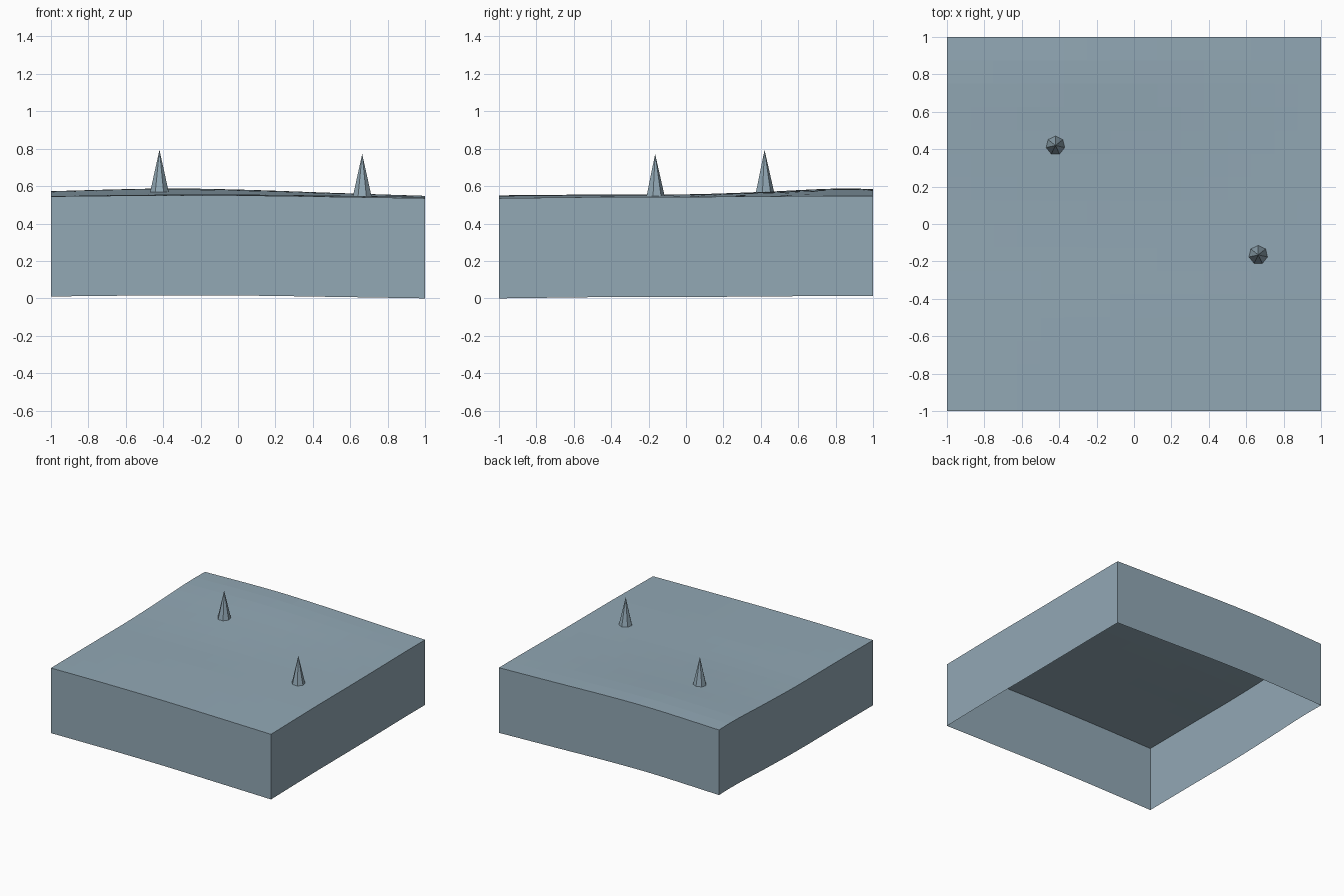
import bpy
import bmesh
import math
from mathutils import Matrix

cube = bpy.data.objects.get("Cube")
if cube:
    bpy.data.objects.remove(cube, do_unlink=True)

DEPTH = 0.535   # height of the side skirt

# Single slate blue-grey colour
slate = bpy.data.materials.new("slate_blue_grey")
slate.use_nodes = True
colour = (0.287, 0.392, 0.462, 1)
slate.diffuse_color = colour
slate.node_tree.nodes["Principled BSDF"].inputs["Base Color"].default_value = colour


def sample(points, t):
    """Smooth curve through a few (position, value) pairs."""
    for i in range(len(points) - 1):
        (a, u), (b, v) = points[i], points[i + 1]
        if t <= b + 1e-6:
            u0, a0 = (points[i - 1][1], points[i - 1][0]) if i else (u, a)
            v1, b1 = (points[i + 2][1], points[i + 2][0]) if i + 2 < len(points) else (v, b)
            m0 = (v - u0) / (b - a0) * (b - a)
            m1 = (v1 - u) / (b1 - a) * (b - a)
            s = (t - a) / (b - a)
            return (u * (2*s**3 - 3*s*s + 1) + m0 * (s**3 - 2*s*s + s)
                    + v * (3*s*s - 2*s**3) + m1 * (s**3 - s*s))
    return points[-1][1]


# Terrain rises above the skirt: front edge, back ridge and blend between them
FRONT = [(-1, .010), (-.5, .015), (0, .015), (.5, .008), (1, 0)]
BACK = [(-1, .038), (-.4, .050), (0, .043), (.5, .024), (1, .006)]
BLEND = [(-1, 0), (-.5, .06), (0, .08), (.4, .46), (.8, 1), (1, .92)]


def ground(x, y):
    w = sample(BLEND, y)
    edge = .007 * (1 + x) / 2 * min(1, (y + 1) / .6)
    return DEPTH + sample(FRONT, x) * (1 - w) + sample(BACK, x) * w + edge


def finish(name, bm):
    bmesh.ops.recalc_face_normals(bm, faces=bm.faces)
    mesh = bpy.data.meshes.new(name)
    bm.to_mesh(mesh)
    bm.free()
    mesh.materials.append(slate)
    obj = bpy.data.objects.new(name, mesh)
    bpy.context.collection.objects.link(obj)
    return obj


# Ground block: gently rolling top with an open-bottomed skirt
bm = bmesh.new()
bmesh.ops.create_grid(bm, x_segments=16, y_segments=16, size=1)
for v in bm.verts:
    v.co.z = ground(v.co.x, v.co.y)
rim = [e for e in bm.edges if e.is_boundary]
skirt = bmesh.ops.extrude_edge_only(bm, edges=rim)["geom"]
for v in skirt:
    if isinstance(v, bmesh.types.BMVert):
        v.co.z -= DEPTH
finish("ground_block", bm)

# Seven-sided spikes standing on the ground
SIDES, RADIUS, HEIGHT = 7, 0.051, 0.226
for name, x, y in (("back_spike", -.42, .42), ("front_spike", .664, -.165)):
    bm = bmesh.new()
    tip = bm.verts.new((0, 0, HEIGHT))
    ring = []
    for i in range(SIDES):
        a = math.pi / 2 + math.tau * i / SIDES
        ring.append(bm.verts.new((RADIUS * math.cos(a), RADIUS * math.sin(a), 0)))
    for i in range(SIDES):
        bm.faces.new((ring[i], ring[(i + 1) % SIDES], tip))
    bm.transform(Matrix.Translation((x, y, ground(x, y) - .001)))
    finish(name, bm)
